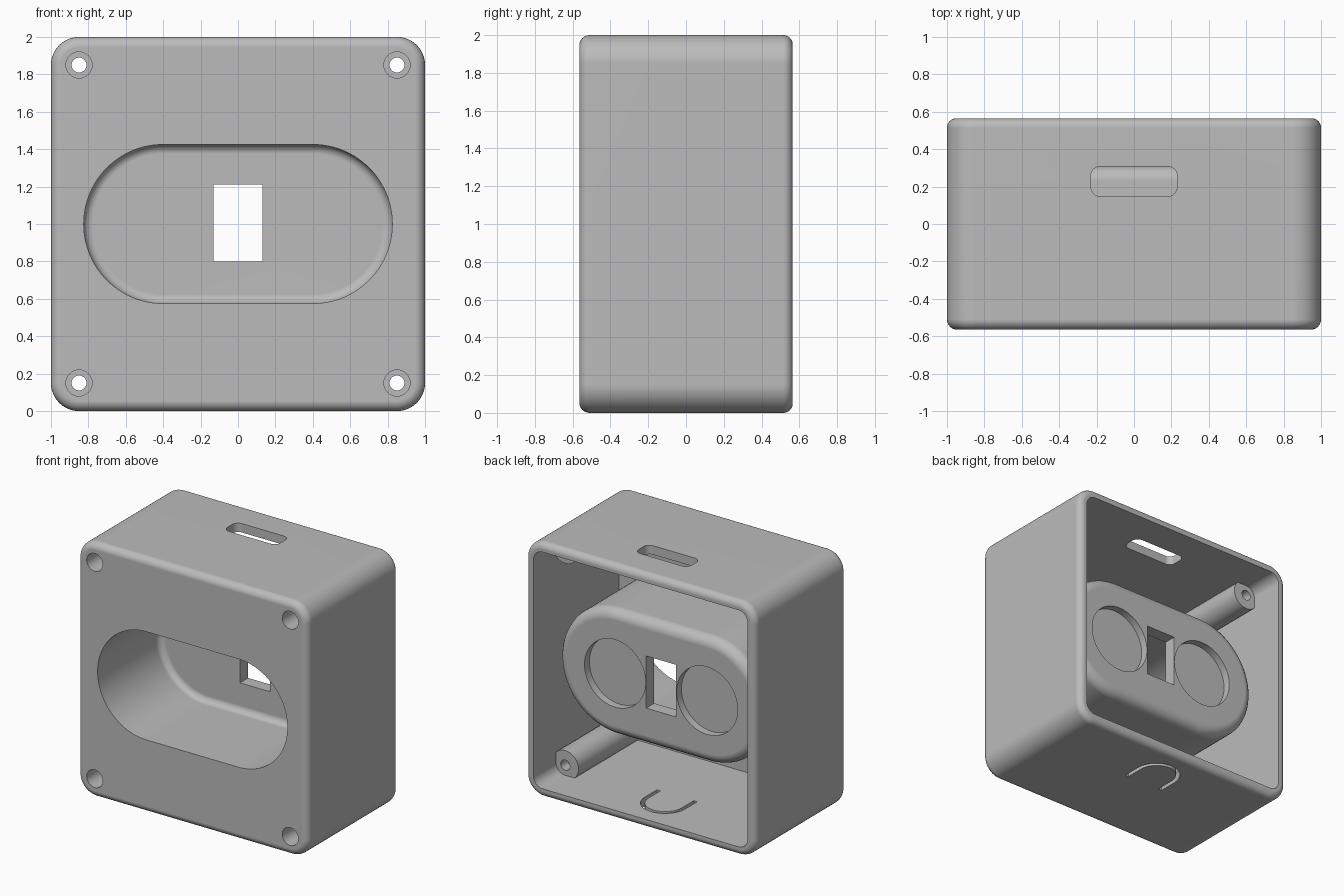
import bpy, bmesh, math
from mathutils import Vector

cube = bpy.data.objects.get("Cube")
if cube:
    bpy.data.objects.remove(cube, do_unlink=True)

grey = bpy.data.materials.new("plain grey plastic")
grey.use_nodes = True
COLOUR = (0.5, 0.5, 0.5, 1)
grey.diffuse_color = COLOUR
grey.node_tree.nodes["Principled BSDF"].inputs["Base Color"].default_value = COLOUR


def outline(hx, hv, r, inset=0, n=16):
    """Rounded rectangle, shrunk evenly by inset."""
    pts = []
    for q, (sx, sv) in enumerate([(1, 1), (-1, 1), (-1, -1), (1, -1)]):
        for i in range(n + 1):
            a = math.pi / 2 * (q + i / n)
            pts.append((sx * (hx - r) + (r - inset) * math.cos(a),
                        sv * (hv - r) + (r - inset) * math.sin(a)))
    return pts


def loft(name, rings, axis, centre=(0, 0, 0)):
    """Closed solid through (position, outline) rings along the y or z axis."""
    bm = bmesh.new()
    c = Vector(centre)
    loops = []
    for p, pts in rings:
        loops.append([bm.verts.new(c + Vector((u, p, v) if axis == "y" else (u, v, p)))
                      for u, v in pts])
    for a, b in zip(loops, loops[1:]):
        for i in range(len(a)):
            j = (i + 1) % len(a)
            bm.faces.new((a[i], a[j], b[j], b[i]))
    bm.faces.new(loops[0])
    bm.faces.new(loops[-1])
    bmesh.ops.remove_doubles(bm, verts=bm.verts, dist=1e-5)
    bmesh.ops.recalc_face_normals(bm, faces=bm.faces)
    me = bpy.data.meshes.new(name)
    bm.to_mesh(me)
    bm.free()
    me.materials.append(grey)
    ob = bpy.data.objects.new(name, me)
    bpy.context.collection.objects.link(ob)
    return ob


def solid(name, hx, hv, r, p0, p1, f0=0, f1=0, axis="y", centre=(0, 0, 0), n=16):
    """Rounded-rectangle block with filleted ends f0 and f1."""
    steps = [math.pi / 2 * i / 6 for i in range(7)]
    start = [(p0 + f0 * (1 - math.cos(t)), f0 * (1 - math.sin(t))) for t in steps]
    end = [(p1 - f1 * (1 - math.cos(t)), f1 * (1 - math.sin(t))) for t in reversed(steps)]
    stations = (start if f0 else [(p0, 0)]) + (end if f1 else [(p1, 0)])
    return loft(name, [(p, outline(hx, hv, r, d, n)) for p, d in stations], axis, centre)


def combine(target, tool, operation):
    mod = target.modifiers.new("combine", "BOOLEAN")
    mod.operation, mod.solver, mod.object = operation, "EXACT", tool
    bpy.context.view_layer.objects.active = target
    bpy.ops.object.modifier_apply(modifier=mod.name)
    bpy.data.objects.remove(tool, do_unlink=True)


MID = (0, 0, 1)
DEPTH = 0.565
corners = [(sx * 0.85, 0, 1 + sz * 0.85) for sx in (-1, 1) for sz in (-1, 1)]

# Open-backed case with rounded rims
case = solid("case", 1, 1, 0.15, -DEPTH, DEPTH, 0.055, 0.05, centre=MID)
combine(case, solid("cavity", 0.93, 0.93, 0.08, -0.495, 0.7, centre=MID), "DIFFERENCE")

# Pod behind the recess, and the four screw posts
combine(case, solid("pod", 0.895, 0.495, 0.495, -0.53, 0.31, f1=0.08, centre=MID, n=24), "UNION")
for c in corners:
    combine(case, solid("post", 0.115, 0.115, 0.115, -0.53, 0.285, centre=c, n=8), "UNION")

# Front recess, window and the two round pockets on the pod's back
combine(case, solid("recess", 0.825, 0.425, 0.425, -0.7, 0.21, f1=0.05, centre=MID, n=24), "DIFFERENCE")
window = loft("window", [(p, [(-0.13, -0.2), (0.13, -0.2), (0.13, 0.21), (-0.13, 0.21)])
                         for p in (0.1, 0.5)], "y", MID)
combine(case, window, "DIFFERENCE")
for s in (-1, 1):
    combine(case, solid("pocket", 0.265, 0.265, 0.265, 0.25, 0.5, centre=(s * 0.4, 0, 1)), "DIFFERENCE")

# Screw holes with deep counterbores
for c in corners:
    combine(case, solid("counterbore", 0.07, 0.07, 0.07, -0.7, 0.2, centre=c, n=8), "DIFFERENCE")
    combine(case, solid("screw_hole", 0.04, 0.04, 0.04, 0.1, 0.5, centre=c, n=8), "DIFFERENCE")

# Cable slot in the top
combine(case, solid("top_slot", 0.23, 0.08, 0.05, 1.8, 2.2, axis="z", centre=(0, 0.228, 0), n=8), "DIFFERENCE")

# U-shaped slit in the floor
angles = [math.pi * i / 20 for i in range(21)]
arc = lambda r, seq: [(r * math.cos(a), r * math.sin(a)) for a in seq]
slit = ([(0.175, -0.15)] + arc(0.175, angles) + [(-0.175, -0.15), (-0.145, -0.15)]
        + arc(0.145, reversed(angles)) + [(0.145, -0.15)])
combine(case, loft("floor_slit", [(p, slit) for p in (-0.2, 0.2)], "z", (0, 0.26, 0)), "DIFFERENCE")

# Smooth fillets, crisp edges
bpy.ops.object.select_all(action="DESELECT")
case.select_set(True)
bpy.context.view_layer.objects.active = case
bpy.ops.object.shade_smooth_by_angle(angle=math.radians(30))
weighted = case.modifiers.new("weighted normals", "WEIGHTED_NORMAL")
weighted.keep_sharp = True
